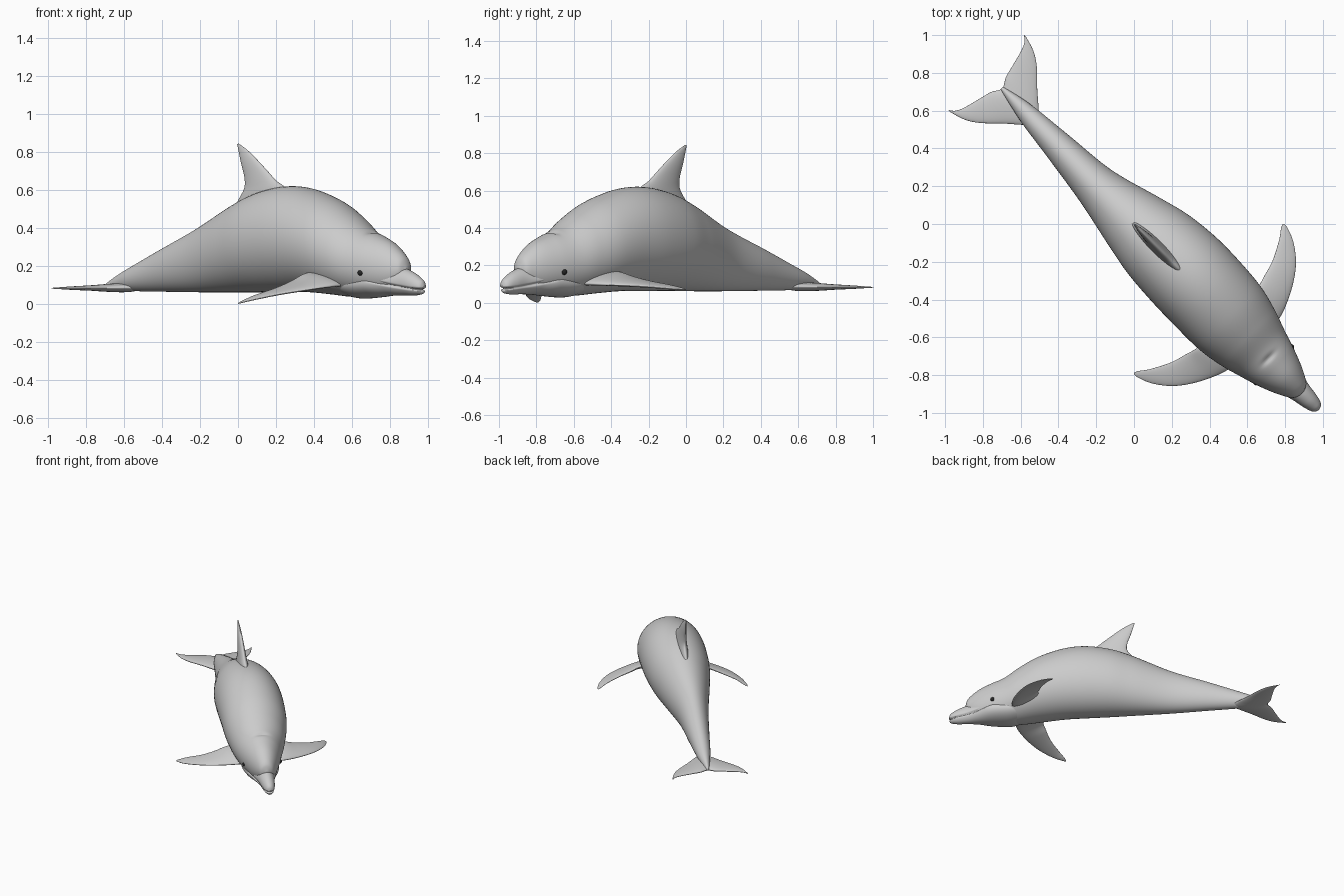
import bpy, bmesh, math
from mathutils import Vector as V

if "Cube" in bpy.data.objects:
    bpy.data.objects.remove(bpy.data.objects["Cube"])

# Working frame: p runs tail to beak, q sideways, z up. The body lies diagonally in x/y.
def to_world(v):
    return V((v[0] + v[1], -v[0] + v[1], v[2]))

def to_local(x, y, z):
    return V(((x - y) / 2, (x + y) / 2, z))

def spline(a, b, c, d, t):
    return 0.5 * (2 * b + (c - a) * t + (2 * a - 5 * b + 4 * c - d) * t * t
                  + (3 * b - a - 3 * c + d) * t ** 3)

def loft(name, rows, steps=10, seg=48, tweak=None):
    """Skin smooth elliptical rings; each row = (centre, half axis A, half axis B)."""
    rings = []
    n = len(rows)
    for i in range(n - 1):
        k = [rows[max(i - 1, 0)], rows[i], rows[i + 1], rows[min(i + 2, n - 1)]]
        for s in range(steps + (i == n - 2)):
            rings.append([spline(*(r[j] for r in k), s / steps) for j in range(3)])
    bm = bmesh.new()
    loops = []
    for c, a, b in rings:
        loop = []
        for j in range(seg):
            t = 2 * math.pi * j / seg
            v = c + a * math.cos(t) + b * math.sin(t)
            loop.append(bm.verts.new(to_world(tweak(v) if tweak else v)))
        loops.append(loop)
    for l0, l1 in zip(loops, loops[1:]):
        for j in range(seg):
            bm.faces.new((l0[j], l0[(j + 1) % seg], l1[(j + 1) % seg], l1[j]))
    bm.faces.new(loops[0])
    bm.faces.new(loops[-1])
    bmesh.ops.recalc_face_normals(bm, faces=bm.faces)
    me = bpy.data.meshes.new(name)
    bm.to_mesh(me)
    bm.free()
    me.polygons.foreach_set("use_smooth", [True] * len(me.polygons))
    ob = bpy.data.objects.new(name, me)
    bpy.context.collection.objects.link(ob)
    return ob

def trunk(p, q, w, lo, hi):
    return V((p, q, (lo + hi) / 2)), V((0, w, 0)), V((0, 0, (hi - lo) / 2))

def blade(lead, trail, thick):
    return (lead + trail) / 2, (lead - trail) / 2, thick

# Body with a small blowhole dent on the crown
def blowhole(v):
    if v.z > 0.3:
        v.z -= 0.012 * math.exp(-((v.x - 0.712) / 0.01) ** 2 - (v.y / 0.03) ** 2)
    return v

body = [(-.71, .01, .006, .08, .10), (-.68, .01, .014, .077, .125), (-.62, .01, .028, .072, .165),
        (-.55, .008, .04, .068, .205), (-.4, .005, .058, .065, .29), (-.2, 0, .084, .062, .40),
        (0, .006, .132, .062, .53), (.12, .01, .158, .062, .59), (.25, .012, .17, .062, .62),
        (.37, .01, .171, .062, .607), (.5, .005, .165, .05, .55), (.6, 0, .145, .038, .475),
        (.68, -.003, .12, .035, .40), (.75, -.004, .098, .042, .362), (.81, -.004, .075, .055, .325),
        (.855, -.004, .053, .085, .28), (.882, -.004, .034, .125, .24), (.893, -.004, .008, .17, .195)]
loft("body", [trunk(*r) for r in body], 12, 64, blowhole)

# Beak with the mouth line pressed in
def mouth(v):
    s = min(max((v.x - 0.74) / 0.24, 0), 1)
    zm = 0.14 - 0.105 * s + 0.042 * s * s
    g = math.exp(-((v.z - zm) / 0.006) ** 2) * min(max((v.x - 0.72) / 0.04, 0), 1)
    v.y *= 1 - 0.2 * g
    if v.x > 0.95:
        v.x -= 0.012 * g
    return v

beak = [(.56, 0, .07, .06, .17), (.65, -.002, .095, .03, .18), (.75, -.003, .087, .035, .187),
        (.82, -.004, .062, .044, .192), (.88, -.004, .043, .046, .188), (.93, -.003, .034, .045, .163),
        (.96, -.002, .026, .049, .138), (.975, -.002, .017, .056, .12), (.981, -.002, .004, .075, .098)]
loft("beak", [trunk(*r) for r in beak], 10, 96, mouth)

# Dorsal fin: leading p, z / trailing p, z / half thickness
dorsal = [(.34, .52, -.04, .46, .026), (.25, .612, 0, .54, .024), (.2, .65, .035, .61, .02),
          (.155, .70, .035, .67, .016), (.1, .76, .018, .74, .012), (.05, .81, .005, .80, .007),
          (.004, .845, -.004, .842, .0015)]
loft("dorsal_fin", [blade(V((a, 0, b)), V((c, 0, d)), V((0, t, 0))) for a, b, c, d, t in dorsal])

# Tail flukes: one half listed outward, mirrored to the other side
half = [(0, -.52, -.708, .024), (.04, -.555, -.728, .021), (.09, -.612, -.741, .015),
        (.15, -.675, -.757, .010), (.182, -.725, -.772, .006), (.2, -.782, -.793, .002)]
span = [(-q, a, b, t) for q, a, b, t in half[:0:-1]] + half
loft("tail_flukes", [blade(V((a, q + .01, .088 - abs(q) * .03)), V((b, q + .01, .084)), V((0, 0, t)))
                     for q, a, b, t in span])

# Flippers: leading x, y / trailing x, y / tilt / half thickness, mirrored across the body axis
flipper = [(.68, -.60, .54, -.42, .03, .03), (.77, -.5, .645, -.345, .028, .024),
           (.83, -.36, .69, -.275, .02, .018), (.857, -.22, .735, -.19, .013, .013),
           (.845, -.1, .768, -.085, .008, .009), (.812, -.02, .778, -.025, .004, .005),
           (.794, 0, .787, -.001, .001, .0015)]
heights = {"left_flipper": (1, (.135, .13, .115, .10, .085, .075, .07)),
           "right_flipper": (-1, (.135, .125, .095, .065, .035, .012, .003))}
for name, (side, zs) in heights.items():
    rows = []
    for (a, b, c, d, tilt, t), z in zip(flipper, zs):
        lead, trail = to_local(a, b, z - tilt), to_local(c, d, z + tilt)
        lead.y *= side
        trail.y *= side
        rows.append(blade(lead, trail, V((0, 0, t))))
    loft(name, rows)

# Eyes
dark = bpy.data.materials.new("eye_dark")
dark.diffuse_color = (0.02, 0.02, 0.02, 1)
dark.use_nodes = True
dark.node_tree.nodes["Principled BSDF"].inputs["Base Color"].default_value = dark.diffuse_color
for side, name in ((1, "left_eye"), (-1, "right_eye")):
    bpy.ops.mesh.primitive_uv_sphere_add(segments=20, ring_count=12, radius=0.016,
                                         location=to_world((.742, side * .093 - .003, .165)))
    eye = bpy.context.object
    eye.name = name
    eye.data.materials.append(dark)
    bpy.ops.object.shade_smooth()
